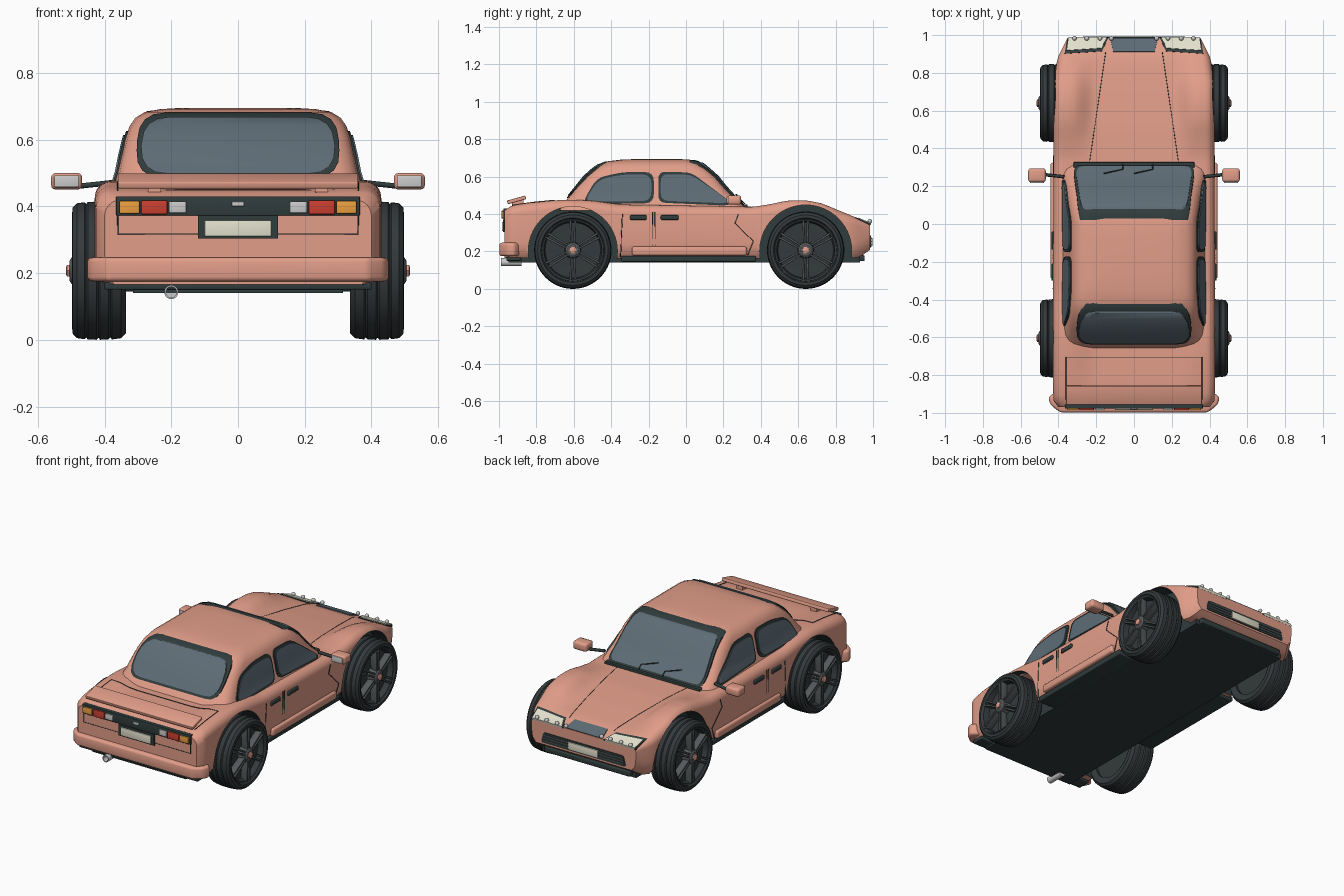
import bpy, bmesh, math
from mathutils import Vector, Matrix

if "Cube" in bpy.data.objects:
    bpy.data.objects.remove(bpy.data.objects["Cube"])


def material(name, *rgb):
    m = bpy.data.materials.new(name)
    m.diffuse_color = (*rgb, 1)
    m.use_nodes = True
    m.node_tree.nodes["Principled BSDF"].inputs["Base Color"].default_value = m.diffuse_color
    return m


PAINT = material("paint", .76, .34, .25)
DARK = material("dark_trim", .03, .045, .045)
GLASS = material("glass", .11, .15, .18)
RUBBER = material("rubber", .035, .042, .045)
ALLOY = material("alloy", .09, .1, .105)
CREAM = material("cream", .78, .76, .62)
CHROME = material("chrome", .55, .56, .56)
RED = material("red_lens", .6, .05, .03)
ORANGE = material("orange_lens", .85, .35, .05)


def apply(o, kind, **kw):
    m = o.modifiers.new(kind, kind)
    for k, v in kw.items():
        setattr(m, k, v)
    bpy.context.view_layer.objects.active = o
    bpy.ops.object.modifier_apply(modifier=m.name)


def finish(name, bm, mat, mirror=False, bevel=0):
    bmesh.ops.remove_doubles(bm, verts=bm.verts, dist=1e-5)
    bmesh.ops.recalc_face_normals(bm, faces=bm.faces)
    me = bpy.data.meshes.new(name)
    bm.to_mesh(me)
    bm.free()
    me.materials.append(mat)
    o = bpy.data.objects.new(name, me)
    bpy.context.collection.objects.link(o)
    if bevel:
        apply(o, 'BEVEL', width=bevel, segments=3)
    if mirror:
        apply(o, 'MIRROR')
    return o


def loft(name, rings, mat, caps=True, wrap=False, mirror=False, bevel=0):
    bm = bmesh.new()
    rows = [[bm.verts.new(p) for p in r] for r in rings]
    n = len(rows[0])
    for a, b in list(zip(rows, rows[1:])) + ([(rows[-1], rows[0])] if wrap else []):
        for i in range(n):
            bm.faces.new((a[i], a[(i + 1) % n], b[(i + 1) % n], b[i]))
    if caps:
        bm.faces.new(rows[0])
        bm.faces.new(rows[-1])
    return finish(name, bm, mat, mirror, bevel)


def prism(name, pts, axis, lo, hi, mat, **kw):
    def at(p, d):
        return {'x': (d, *p), 'y': (p[0], d, p[1]), 'z': (*p, d)}[axis]
    return loft(name, [[at(p, d) for p in pts] for d in (lo, hi)], mat, **kw)


def box(name, x, y, z, mat, rot=0, **kw):
    bm = bmesh.new()
    c = Vector([(a + b) / 2 for a, b in (x, y, z)])
    s = [b - a for a, b in (x, y, z)]
    bmesh.ops.create_cube(bm, size=1, matrix=Matrix.Translation(c) @ Matrix.Rotation(rot, 4, 'X') @ Matrix.Diagonal((*s, 1)))
    return finish(name, bm, mat, **kw)


def lathe(name, prof, cy, cz, mat, axis='x', cx=0, seg=56, **kw):
    rings = []
    for k in range(seg):
        c, s = math.cos(2 * math.pi * k / seg), math.sin(2 * math.pi * k / seg)
        rings.append([(d, cy + r * c, cz + r * s) if axis == 'x' else (cx + r * c, d, cz + r * s) for d, r in prof])
    return loft(name, rings, mat, caps=False, wrap=True, **kw)


def line(name, pts, r=.0022, mat=DARK):
    cu = bpy.data.curves.new(name, 'CURVE')
    cu.dimensions, cu.bevel_depth, cu.bevel_resolution = '3D', r, 1
    sp = cu.splines.new('POLY')
    sp.points.add(len(pts) - 1)
    for p, q in zip(sp.points, pts):
        p.co = (*q, 1)
    cu.materials.append(mat)
    bpy.context.collection.objects.link(bpy.data.objects.new(name, cu))


def interp(t, v):
    for (a, p), (b, q) in zip(t, t[1:]):
        if v <= b:
            return p + (q - p) * max(0, (v - a) / (b - a))
    return t[-1][1]


def rounded(pts, r):
    out = []
    for i, p in enumerate(pts):
        p, a, b = Vector(p), Vector(pts[i - 1]), Vector(pts[(i + 1) % len(pts)])
        a = p + (a - p) * min(.49, r / (a - p).length)
        b = p + (b - p) * min(.49, r / (b - p).length)
        out += [a * (1 - t) ** 2 + p * 2 * t * (1 - t) + b * t * t for t in (0, .25, .5, .75, 1)]
    return [tuple(v) for v in out]


# Lower body: lofted cross-sections with fender bulges
HOOD = [(-.97, .42), (-.93, .445), (-.85, .452), (-.6, .455), (.3, .44), (.5, .43), (.7, .41), (.88, .385), (.985, .348)]
BUMP = [(-.97, 0), (-.88, .005), (-.7, .02), (-.6, .022), (-.5, .018), (-.35, 0), (.35, 0), (.45, .02),
        (.55, .048), (.64, .058), (.73, .05), (.82, .025), (.9, .005), (.985, 0)]
WIDTH = [(-.97, .4), (-.94, .425), (-.85, .43), (.75, .425), (.88, .405), (.94, .375), (.985, .352)]
BOTTOM = [(-.97, .165), (.85, .16), (.93, .17), (.985, .21)]


def top(x, y):
    t = min(1, max(0, (abs(x) - .2) / .13))
    return interp(HOOD, y) + interp(BUMP, y) * t * t * (3 - 2 * t)


def section(y):
    w, zb, r = interp(WIDTH, y), interp(BOTTOM, y), interp([(.85, .05), (.985, .02)], y)
    t = top(w - r, y)
    h = [(0, zb), (w - .03, zb), (w - .006, zb + .03), (w, zb + .08)]
    h += [(w - r + r * math.cos(a * math.pi / 12), t - r + r * math.sin(a * math.pi / 12)) for a in range(7)]
    h += [((w - r) * u / 14, top((w - r) * u / 14, y)) for u in range(13, -1, -1)]
    return [(x, y, z) for x, z in h + [(-x, z) for x, z in h[-2:0:-1]]]


body = loft("body", [section(-.97 + 1.955 * i / 60) for i in range(61)], PAINT)
AXLES = (("rear", -.605, .238), ("front", .64, .246))
for tag, y, r in AXLES:
    for s in (1, -1):
        cut = lathe("arch_cutter", [(s * .315, 0), (s * .315, r), (s * .6, r), (s * .6, 0)], y, .203, DARK)
        apply(body, 'BOOLEAN', object=cut, operation='DIFFERENCE', solver='EXACT', material_mode='TRANSFER')
        bpy.data.objects.remove(cut)

# Cabin: stacked rounded rectangles (z, rear y, front y, half width)
CABIN = [(.42, -.68, .33, .385), (.45, -.66, .305, .375), (.5, -.62, .25, .36), (.55, -.58, .205, .35),
         (.6, -.54, .165, .338), (.64, -.495, .12, .325), (.665, -.46, .09, .308), (.682, -.42, .06, .28),
         (.691, -.35, .02, .235), (.695, -.25, -.05, .17)]


def cabin(name, d, mat):
    return loft(name, [[(*p, z + d * .5) for p in rounded([(w + d, a - d), (w + d, b + d), (-w - d, b + d), (-w - d, a - d)], .09)]
                       for z, a, b, w in CABIN], mat)


cabin("cabin", 0, PAINT)


# Windows: slightly inflated cabin cut by an outline; a larger dark one is the frame
def window(name, pts, r, axis, lo, hi):
    mid = [(max(c) + min(c)) / 2 for c in zip(*pts)]
    half = [(max(c) - min(c)) / 2 for c in zip(*pts)]
    for part, e, d, mat in (("frame", .013, .005, DARK), ("glass", 0, .009, GLASS)):
        o = cabin(name + "_" + part, d, mat)
        out = [[m + (c - m) * (h + e) / h for c, m, h in zip(p, mid, half)] for p in pts]
        cut = prism("window_cutter", rounded(out, r), axis, lo, hi, mat)
        apply(o, 'BOOLEAN', object=cut, operation='INTERSECT', solver='EXACT')
        bpy.data.objects.remove(cut)


window("rear_side_window", [(-.545, .465), (-.185, .47), (-.185, .612), (-.34, .612), (-.47, .585)], .05, 'x', -.6, .6)
window("front_side_window", [(-.135, .472), (.215, .458), (.225, .475), (.03, .61), (-.135, .614)], .04, 'x', -.6, .6)
window("windshield", [(-.31, .462), (.31, .462), (.28, .676), (-.28, .676)], .04, 'y', .02, .6)
window("rear_window", [(-.295, .5), (.295, .5), (.285, .668), (-.285, .668)], .08, 'y', -.9, -.36)
box("cowl_strip", (-.32, .32), (.295, .328), (.43, .452), DARK, bevel=.004)
for x in (-.06, .1):
    line("wiper", [(x, .315, .455), (x + .0, .29, .478), (x - .1, .268, .505)], .004)

# Wheels
TYRE = [(.343, .15), (.335, .165), (.336, .188), (.35, .202), (.378, .206), (.382, .2), (.388, .206), (.414, .207), (.418, .2),
        (.424, .207), (.45, .206), (.455, .2), (.46, .205), (.483, .202), (.496, .188), (.497, .172), (.488, .164), (.44, .155)]
for tag, y, _ in AXLES:
    lathe(tag + "_tyres", TYRE, y, .207, RUBBER, mirror=True)
    lathe(tag + "_rims", [(.36, 0), (.36, .158), (.485, .17), (.493, .165), (.488, .155), (.455, .148), (.45, 0)], y, .207, RUBBER, mirror=True)
    lathe(tag + "_hubs", [(.45, 0), (.45, .045), (.498, .04), (.505, .03), (.505, 0)], y, .207, ALLOY, seg=24, mirror=True)
    lathe(tag + "_hub_caps", [(.49, 0), (.49, .022), (.512, .02), (.516, .012), (.516, 0)], y, .207, PAINT, seg=6, mirror=True)
    for k in range(6):
        for side in (-1, 1):
            a = math.radians(60 * k + 30)
            c, s = math.cos(a), math.sin(a)
            q = [(.03, side * .003), (.03, side * .013), (.158, side * .018), (.158, side * .006)]
            prism(tag + "_spoke", [(y + u * c - v * s, .207 + u * s + v * c) for u, v in q], 'x', .455, .497, ALLOY, mirror=True, bevel=.003)

# Underside, sills and chin
box("floor_panel", (-.315, .315), (-.95, .93), (.14, .17), DARK)
box("rear_valance", (-.4, .4), (-.96, -.88), (.15, .172), DARK, bevel=.005)
box("sill_trim", (.3, .425), (-.345, .375), (.145, .176), DARK, mirror=True, bevel=.006)
box("sill", (.36, .442), (-.29, .325), (.178, .226), PAINT, mirror=True, bevel=.012)

# Rear end
prism("rear_bumper", [(-.455, -.92), (-.44, -.96), (-.39, -.998), (.39, -.998), (.44, -.96), (.455, -.92), (.42, -.89), (-.42, -.89)],
      'z', .175, .247, PAINT, bevel=.014)
box("tail_panel", (-.365, .365), (-.977, -.95), (.372, .43), DARK, bevel=.003)
for x, z0, z1, m, n in (((.295, .355), .378, .416, ORANGE, "indicator"), ((.212, .29), .376, .418, RED, "brake_light"), ((.155, .207), .38, .415, CHROME, "reverse_light")):
    box(n, x, (-.986, -.97), (z0, z1), m, mirror=True, bevel=.004)
box("boot_catch", (-.018, .018), (-.983, -.97), (.4, .414), CHROME, bevel=.003)
box("rear_plate_frame", (-.12, .12), (-.978, -.955), (.303, .372), DARK)
box("rear_plate", (-.1, .1), (-.984, -.965), (.31, .358), CREAM, bevel=.002)
line("tail_seam", [(-.36, -.971, .372), (-.36, -.971, .317), (.36, -.971, .317), (.36, -.971, .372)])
box("spoiler", (-.36, .36), (-.957, -.855), (.466, .486), PAINT, rot=.27, bevel=.004)
for x in (-.25, .25):
    box("spoiler_mount", (x - .02, x + .02), (-.93, -.87), (.44, .475), PAINT)
lathe("exhaust", [(-.99, .016), (-.99, .021), (-.88, .021), (-.88, 0), (-.95, 0), (-.95, .016)], 0, .143, CHROME, axis='y', cx=-.2, seg=24)

# Nose: lamps and grille follow the hood surface


def patch(name, outline, dz, mat, mirror=False):
    a, b, c, d = [Vector(p) for p in outline]
    bm = bmesh.new()
    g = [[a.lerp(b, i / 6).lerp(d.lerp(c, i / 6), j / 4) for i in range(7)] for j in range(5)]
    vs = [[bm.verts.new((p.x, p.y, top(p.x, p.y) + dz)) for p in r] for r in g]
    for j in range(4):
        for i in range(6):
            bm.faces.new((vs[j][i], vs[j][i + 1], vs[j + 1][i + 1], vs[j + 1][i]))
    apply(finish(name, bm, mat, mirror), 'SOLIDIFY', thickness=.014, offset=-1)


patch("headlight_surrounds", [(.135, .988), (.35, .988), (.368, .902), (.17, .915)], .003, DARK, True)
patch("headlights", [(.145, .99), (.345, .99), (.355, .92), (.172, .932)], .007, CREAM, True)
patch("upper_grille", [(-.125, .985), (.125, .985), (.11, .912), (-.11, .912)], .005, GLASS)
for x in (.12, .18, .25, .315):
    bm = bmesh.new()
    bmesh.ops.create_uvsphere(bm, u_segments=16, v_segments=8, radius=.012, matrix=Matrix.Translation((x, .983, .362)))
    finish("lamp_bulb", bm, CHROME, mirror=True)
prism("lower_grille", rounded([(-.285, .222), (.285, .222), (.27, .285), (-.27, .285)], .015), 'y', .95, .989, DARK)
for z in (.238, .254, .27):
    box("grille_bar", (-.27, .27), (.98, .992), (z - .003, z + .003), ALLOY)
box("front_plate", (-.1, .1), (.98, .996), (.228, .274), CREAM, bevel=.002)
box("chin", (-.29, .29), (.86, .955), (.148, .18), DARK, bevel=.006)

# Mirrors and door handles
box("mirror_shell", (.467, .56), (.222, .295), (.45, .5), PAINT, mirror=True, bevel=.014)
box("mirror_glass", (.476, .551), (.216, .235), (.457, .493), CHROME, mirror=True, bevel=.004)
for s in (1, -1):
    line("mirror_stalk", [(s * .37, .25, .472), (s * .48, .262, .46)], .009)
for y0, y1 in ((-.3, -.21), (-.135, -.04)):
    box("door_handle", (.41, .438), (y0, y1), (.369, .394), DARK, mirror=True, bevel=.006)

# Panel seams
for s in (1, -1):
    line("hood_seam", [(s * (.235 - .085 * i / 20), .33 + .58 * i / 20, top(.235 - .085 * i / 20, .33 + .58 * i / 20)) for i in range(21)], .0018)
    for p in ([(-.165, .41), (-.165, .23)], [(-.18, .41), (-.18, .23)], [(.28, .4), (.262, .35), (.36, .255), (.33, .18)], [(-.34, .4), (-.35, .17)]):
        line("door_seam", [(s * (interp(WIDTH, y) + (.001 if z > .235 else -.003)), y, z) for y, z in p], .0025)
line("boot_seam", [(x, y, top(x, y) + .001) for x, y in [(-.36, -.93), (-.36, -.82), (-.36, -.705)] + [(-.36 + .06 * i, -.705) for i in range(1, 12)] + [(.36, -.705), (.36, -.82), (.36, -.93)]])

# Smooth shading with sharp edges kept
bpy.ops.object.select_all(action='DESELECT')
for o in bpy.data.objects:
    if o.type == 'MESH':
        o.select_set(True)
        bpy.context.view_layer.objects.active = o
bpy.ops.object.shade_smooth_by_angle(angle=math.radians(35))
